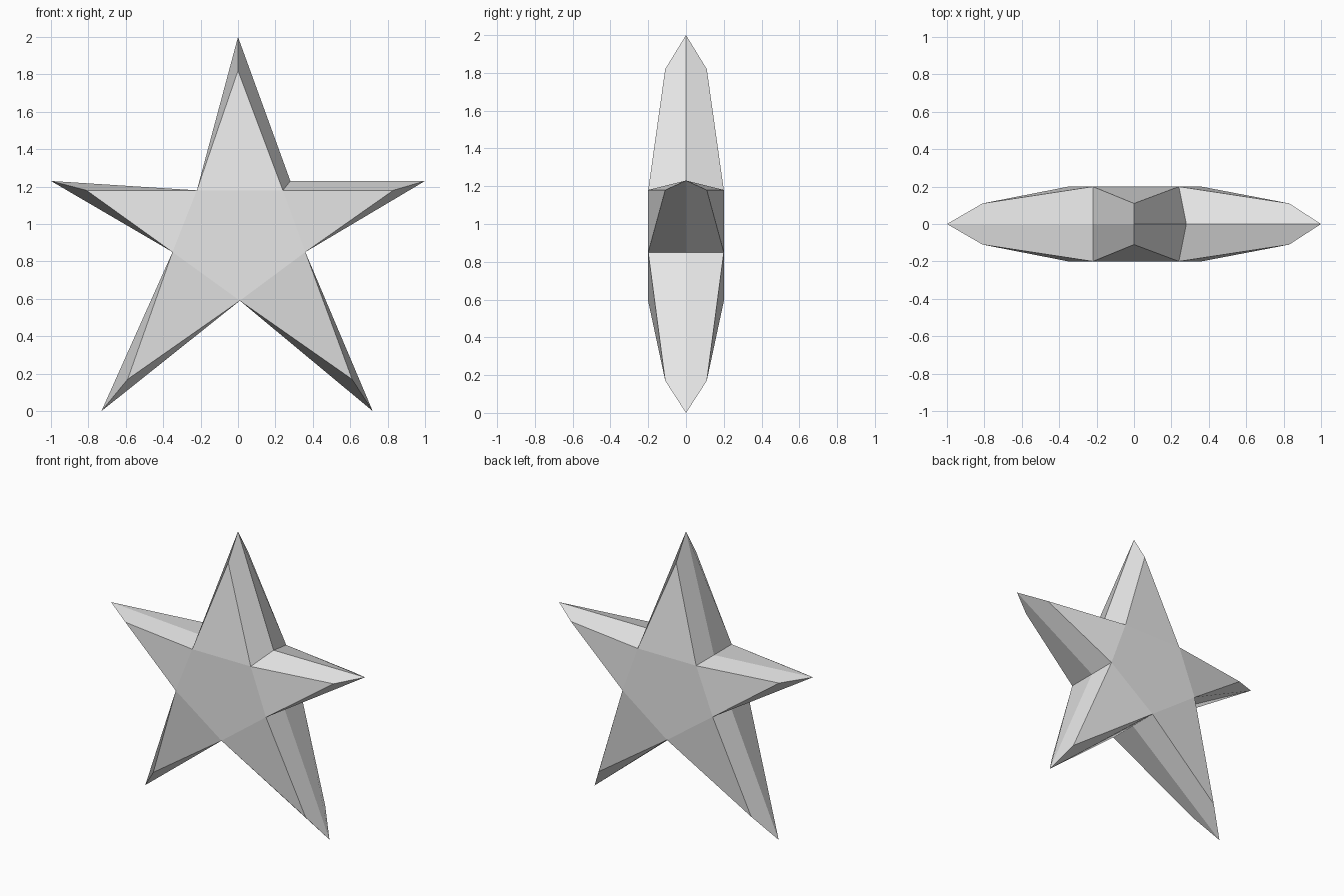
import bpy
import bmesh

cube = bpy.data.objects.get("Cube")
if cube:
    bpy.data.objects.remove(cube, do_unlink=True)

# Plain grey material
grey = bpy.data.materials.new("light grey")
grey.use_nodes = True
colour = (0.8, 0.8, 0.8, 1)
grey.diffuse_color = colour
grey.node_tree.nodes["Principled BSDF"].inputs["Base Color"].default_value = colour

# Profiles in x and z, clockwise from the top; notch i follows point i
TIPS = [(0, 2), (1, 1.23), (0.72, 0), (-0.73, 0), (-1, 1.23)]
FACE_TIPS = [(0, 1.82), (0.83, 1.18), (0.61, 0.17), (-0.59, 0.17), (-0.81, 1.18)]
FACE_NOTCHES = [(0.24, 1.18), (0.36, 0.85), (0.01, 0.59), (-0.35, 0.85), (-0.22, 1.18)]
MID_NOTCHES = [(0.28, 1.23)] + FACE_NOTCHES[1:]
HUB_DEPTH, TIP_DEPTH = 0.2, 0.11

bm = bmesh.new()


def ring(points, y):
    return [bm.verts.new((x, y, z)) for x, z in points]


mid_tips = ring(TIPS, 0)
mid_notches = ring(MID_NOTCHES, 0)

# Front and back halves share the middle outline
for side in (-1, 1):
    tips = ring(FACE_TIPS, side * TIP_DEPTH)
    notches = ring(FACE_NOTCHES, side * HUB_DEPTH)
    bm.faces.new(notches)  # flat pentagon hub
    for i in range(5):
        # Sloping arm face and its two flanks
        bm.faces.new((notches[i - 1], tips[i], notches[i]))
        for j in (i - 1, i):
            bm.faces.new((notches[j], tips[i], mid_tips[i], mid_notches[j]))

bmesh.ops.recalc_face_normals(bm, faces=bm.faces[:])
mesh = bpy.data.meshes.new("star")
bm.to_mesh(mesh)
bm.free()
mesh.materials.append(grey)
star = bpy.data.objects.new("star", mesh)
bpy.context.collection.objects.link(star)
